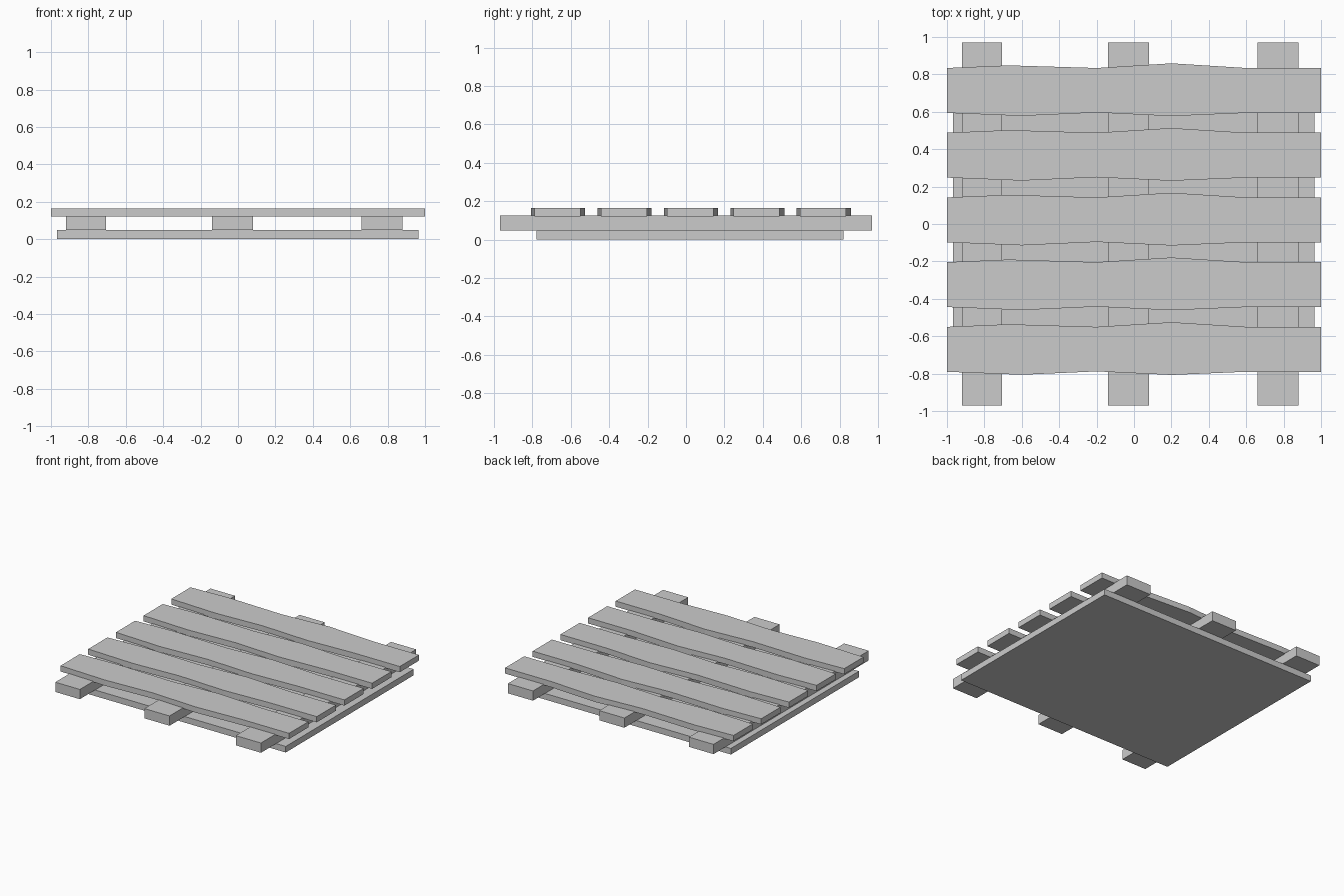
import bpy
import bmesh

default_cube = bpy.data.objects.get("Cube")
if default_cube:
    bpy.data.objects.remove(default_cube, do_unlink=True)

grey = bpy.data.materials.new("plain_grey")
grey.use_nodes = True
COLOUR = (0.6, 0.6, 0.6, 1.0)
grey.diffuse_color = COLOUR
grey.node_tree.nodes["Principled BSDF"].inputs["Base Color"].default_value = COLOUR


def extrude_outline(name, outline, bottom, top):
    """Make a solid slab from a flat anticlockwise outline."""
    bm = bmesh.new()
    base = bm.faces.new([bm.verts.new((x, y, bottom)) for x, y in outline])
    result = bmesh.ops.extrude_face_region(bm, geom=[base], use_keep_orig=True)
    raised = [v for v in result["geom"] if isinstance(v, bmesh.types.BMVert)]
    bmesh.ops.translate(bm, verts=raised, vec=(0, 0, top - bottom))
    bmesh.ops.recalc_face_normals(bm, faces=bm.faces)
    mesh = bpy.data.meshes.new(name)
    bm.to_mesh(mesh)
    bm.free()
    mesh.materials.append(grey)
    obj = bpy.data.objects.new(name, mesh)
    bpy.context.collection.objects.link(obj)
    return obj


def box(name, x0, x1, y0, y1, bottom, top):
    return extrude_outline(name, [(x0, y0), (x1, y0), (x1, y1), (x0, y1)], bottom, top)


# Bottom sheet
box("base_sheet", -0.967, 0.964, -0.78, 0.82, 0.0, 0.048)

# Three runners from front to back
for side, x0, x1 in (("right", -0.92, -0.705), ("middle", -0.14, 0.08), ("left", 0.66, 0.88)):
    box(side + "_runner", x0, x1, -0.97, 0.97, 0.048, 0.125)

# Five wavy top planks, sharing one outline
FRONT_EDGE = [(-1, -0.12), (-0.6, -0.136), (-0.2, -0.118), (0.2, -0.137), (0.6, -0.12), (1, -0.12)]
BACK_EDGE = [(1, 0.12), (0.6, 0.12), (0.2, 0.145), (-0.2, 0.12), (-0.67, 0.134), (-1, 0.12)]
PITCH = 0.346
for i in range(5):
    centre = 0.022 + (i - 2) * PITCH
    outline = [(x, y + centre) for x, y in FRONT_EDGE + BACK_EDGE]
    extrude_outline(f"top_plank_{i + 1}", outline, 0.12, 0.165)
